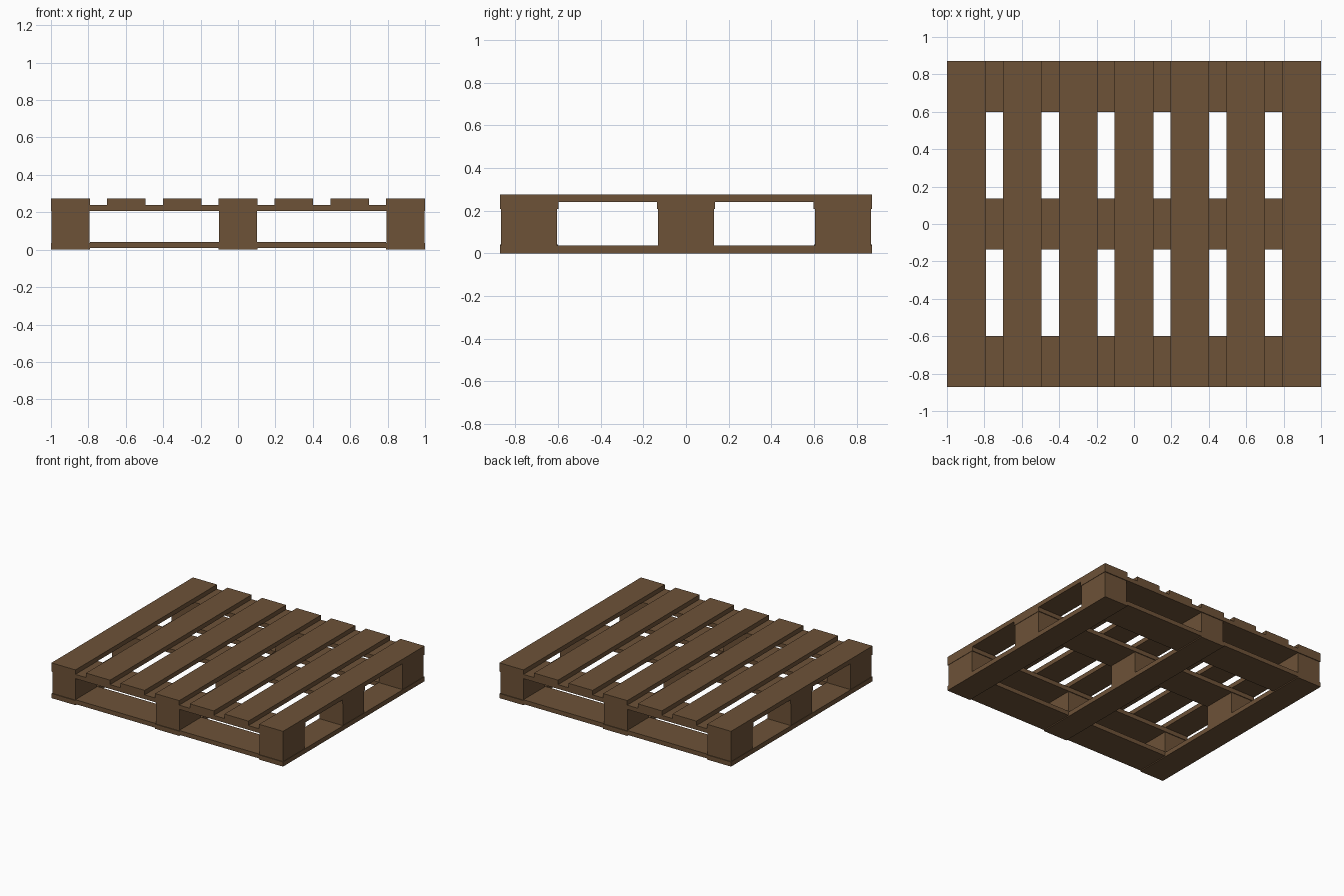
import bpy

if "Cube" in bpy.data.objects:
    bpy.data.objects.remove(bpy.data.objects["Cube"])

wood = bpy.data.materials.new("brown_wood")
wood.diffuse_color = (0.155, 0.085, 0.039, 1.0)
wood.use_nodes = True
wood.node_tree.nodes["Principled BSDF"].inputs["Base Color"].default_value = wood.diffuse_color


def board(name, x, y, z):
    """Box spanning the (min, max) ranges given for each axis."""
    mins, maxs = zip(x, y, z)
    bpy.ops.mesh.primitive_cube_add(size=1)
    ob = bpy.context.object
    ob.name = name
    for v in ob.data.vertices:
        v.co = [(a + b) / 2 + c * (b - a) for a, b, c in zip(mins, maxs, v.co)]
    ob.data.materials.append(wood)
    return ob


def span(centre, half):
    return (centre - half, centre + half)


HALF_Y = 0.872
COLUMNS = (-0.895, 0.0, 0.895)    # block and runner centres in x
ROWS = (-0.735, 0.0, 0.735)       # block and cross board centres in y

# Seven top slats running front to back
for i in range(-3, 4):
    board("top_slat", span(i * 0.2985, 0.1035), (-HALF_Y, HALF_Y), (0.24, 0.275))

# Three cross boards under the slats
for y in ROWS:
    board("cross_board", (-0.999, 0.999), span(y, 0.137), (0.207, 0.24))

# Nine spacer blocks, slightly inset from the boards
for x in COLUMNS:
    for y in ROWS:
        board("spacer_block", span(x, 0.101), span(y, 0.131), (0.035, 0.207))

# Three bottom runners front to back
for x in COLUMNS:
    board("bottom_runner", span(x, 0.104), (-HALF_Y, HALF_Y), (0.0, 0.036))

# Bottom end boards, between the runners at front and back
for y in (ROWS[0], ROWS[2]):
    for x in (-0.4475, 0.4475):
        board("bottom_end_board", span(x, 0.345), span(y, 0.136), (0.008, 0.042))
